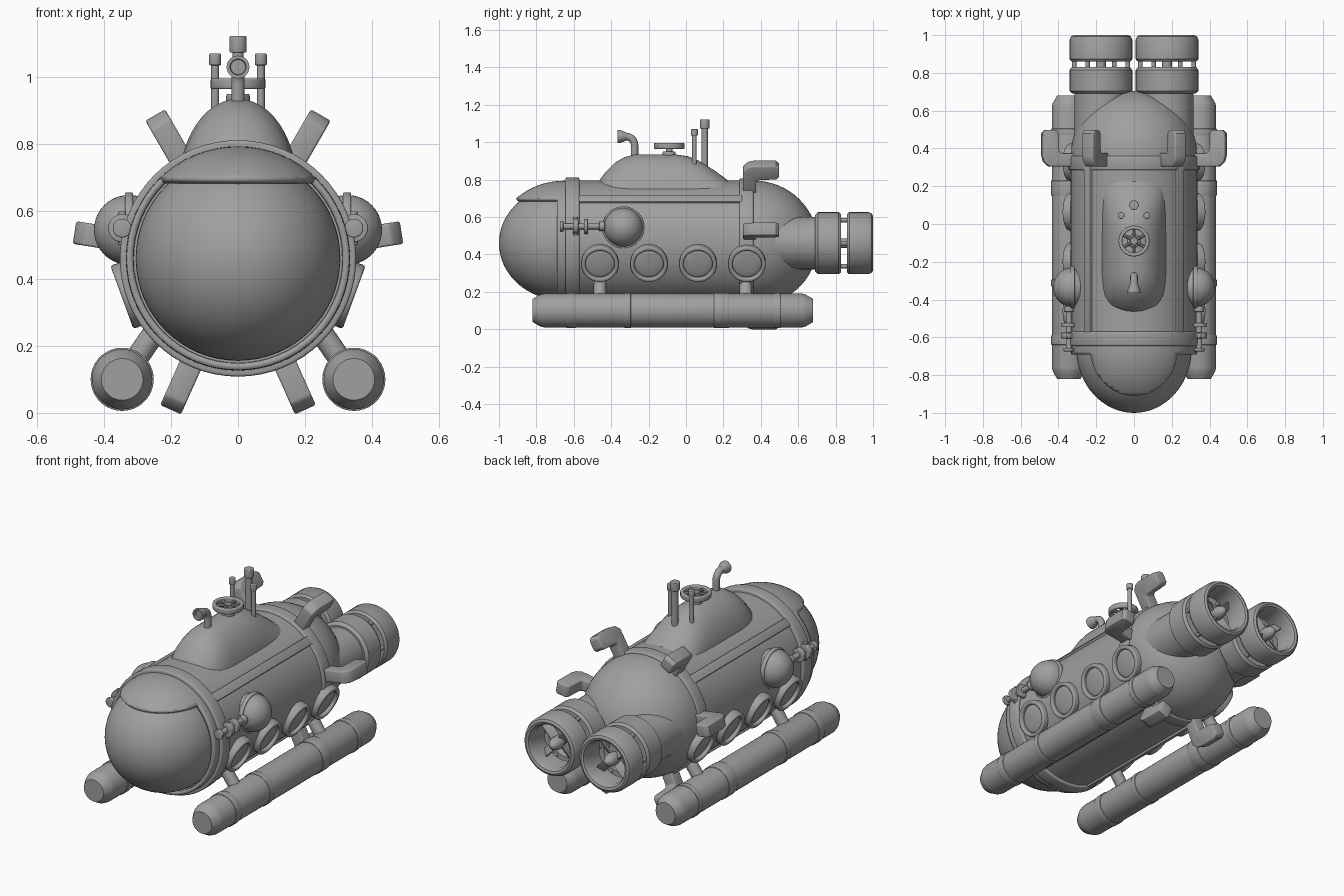
import bpy, bmesh
from math import sin, cos, pi, radians
from mathutils import Vector, Matrix

cube = bpy.data.objects.get("Cube")
if cube:
    bpy.data.objects.remove(cube)

grey = bpy.data.materials.new("hull_grey")
grey.use_nodes = True
grey.diffuse_color = (0.35, 0.35, 0.35, 1)
grey.node_tree.nodes["Principled BSDF"].inputs["Base Color"].default_value = (0.35, 0.35, 0.35, 1)

AXIS_Z = 0.46          # height of the hull's long axis
Y = Vector((0, 1, 0))
Z = Vector((0, 0, 1))


def finish(bm, name, mirror=False, bevel=0):
    """Clean, soften and shade a mesh, then link it as an object."""
    bmesh.ops.remove_doubles(bm, verts=bm.verts, dist=0.0002)
    bmesh.ops.recalc_face_normals(bm, faces=bm.faces)
    if bevel:
        sharp = [e for e in bm.edges if e.calc_face_angle(0) > radians(40)]
        bmesh.ops.bevel(bm, geom=sharp, offset=bevel, segments=3, profile=0.5,
                        affect='EDGES', clamp_overlap=True)
    for f in bm.faces:
        f.smooth = True
    for e in bm.edges:
        e.smooth = e.calc_face_angle(0) < radians(35)
    mesh = bpy.data.meshes.new(name)
    bm.to_mesh(mesh)
    bm.free()
    mesh.materials.append(grey)
    ob = bpy.data.objects.new(name, mesh)
    bpy.context.scene.collection.objects.link(ob)
    if mirror:
        ob.modifiers.new("Mirror", 'MIRROR')
    return ob


def revolve(profile, origin=(0, 0, AXIS_Z), axis=Y, sides=48, closed=False):
    """Turn (radius, distance) points about an axis through origin."""
    bm = bmesh.new()
    place = Matrix.Translation(origin) @ axis.to_track_quat('Z', 'Y').to_matrix().to_4x4()
    rings = [[bm.verts.new(place @ Vector((r * cos(2 * pi * i / sides), r * sin(2 * pi * i / sides), d)))
              for i in range(sides)] for r, d in profile]
    pairs = list(zip(rings, rings[1:]))
    if closed:
        pairs.append((rings[-1], rings[0]))
    for a, b in pairs:
        for i in range(sides):
            j = (i + 1) % sides
            bm.faces.new((a[i], a[j], b[j], b[i]))
    bmesh.ops.remove_doubles(bm, verts=bm.verts, dist=0.0002)
    return bm


def ring(name, r_in, r_out, d0, d1, bevel=0.008, mirror=False, **kw):
    prof = [(r_in, d0), (r_out, d0), (r_out, d1), (r_in, d1)]
    return finish(revolve(prof, closed=True, **kw), name, mirror, bevel)


def rod(name, p0, p1, r, mirror=False, bevel=0, sides=20):
    p0, p1 = Vector(p0), Vector(p1)
    n = (p1 - p0).length
    prof = [(0, 0), (r, 0), (r, n), (0, n)]
    return finish(revolve(prof, p0, (p1 - p0).normalized(), sides), name, mirror, bevel)


def radial_plate(name, outline, thickness, angle, bevel):
    """Extrude a (radius, y) outline and swing it about the hull axis."""
    bm = bmesh.new()
    face = bm.faces.new([bm.verts.new((r, y, -thickness / 2)) for r, y in outline])
    out = bmesh.ops.extrude_face_region(bm, geom=[face])["geom"]
    bmesh.ops.translate(bm, vec=(0, 0, thickness), verts=[v for v in out if isinstance(v, bmesh.types.BMVert)])
    bm.transform(Matrix.Translation((0, 0, AXIS_Z)) @ Matrix.Rotation(radians(-angle), 4, 'Y'))
    return finish(bm, name, True, bevel)


def dome(radius, length, start, steps=16):
    """Quarter-ellipse profile that closes on the axis."""
    return [(radius * cos(pi / 2 * i / steps), start + length * sin(pi / 2 * i / steps)) for i in range(steps + 1)]


# Hull with rounded tail, and its bands
finish(revolve([(0, -0.64), (0.335, -0.64), (0.335, 0.34)] + dome(0.335, 0.345, 0.36), sides=64), "hull")
ring("front_band", 0.31, 0.352, -0.645, -0.57, sides=64)
ring("rear_band", 0.31, 0.346, 0.285, 0.36, sides=64)
for label, angle in (("upper", 44), ("lower", -60)):
    radial_plate(label + "_rail", [(0.32, -0.58), (0.347, -0.58), (0.347, 0.3), (0.32, 0.3)], 0.05, angle, 0.004)

# Front window and the hood over it
finish(revolve([(0, -0.62), (0.305, -0.62)] + dome(0.305, -0.34, -0.66), sides=64), "front_window")
hood = revolve([(0.324, -0.63)] + dome(0.324, -0.36, -0.65, 24), sides=64)
for point, normal in (((0, 0, 0.69), Z), ((0, -0.69, 0), Y)):
    bmesh.ops.bisect_plane(hood, geom=hood.verts[:] + hood.edges[:] + hood.faces[:],
                           plane_co=point, plane_no=normal)
below = [f for f in hood.faces if f.calc_center_median().z < 0.69 and f.calc_center_median().y < -0.69]
bmesh.ops.delete(hood, geom=below, context='FACES')
shell = finish(hood, "window_hood").modifiers.new("Thickness", 'SOLIDIFY')
shell.thickness = 0.02
shell.offset = 0

# Conning tower lofted from half-ellipse sections (y, half width, top)
sections = [(-0.475, 0.07, 0.77), (-0.46, 0.11, 0.80), (-0.43, 0.145, 0.84), (-0.38, 0.165, 0.89),
            (-0.33, 0.172, 0.92), (-0.27, 0.175, 0.935), (-0.06, 0.175, 0.935), (0.01, 0.175, 0.925),
            (0.07, 0.175, 0.9), (0.15, 0.175, 0.85), (0.3, 0.175, 0.74)]
bm = bmesh.new()
rows = [[bm.verts.new((w * cos(pi * i / 24), y, 0.68 + (top - 0.68) * sin(pi * i / 24)))
         for i in range(25)] for y, w, top in sections]
for a, b in zip(rows, rows[1:]):
    for i in range(24):
        bm.faces.new((a[i], a[i + 1], b[i + 1], b[i]))
bm.faces.new(rows[0])
bm.faces.new(rows[-1])
finish(bm, "conning_tower")

# Snorkel
curve = bpy.data.curves.new("snorkel", 'CURVE')
curve.dimensions = '3D'
curve.bevel_depth = 0.02
curve.bevel_resolution = 4
curve.use_fill_caps = True
path = [(0, -0.275, 0.92), (0, -0.275, 0.97)]
path += [(0, -0.32 + 0.045 * cos(a * pi / 12), 0.985 + 0.045 * sin(a * pi / 12)) for a in range(7)]
path += [(0, -0.34, 1.03)]
spline = curve.splines.new('POLY')
spline.points.add(len(path) - 1)
for p, co in zip(spline.points, path):
    p.co = (*co, 1)
spline.use_smooth = True
curve.materials.append(grey)
bpy.context.scene.collection.objects.link(bpy.data.objects.new("snorkel", curve))
finish(revolve([(0, 0.015), (0.022, 0.015), (0.024, 0), (0.034, 0), (0.034, 0.015), (0.02, 0.05), (0, 0.05)],
               (0, -0.365, 1.03), Y, 24), "snorkel_mouth")

# Hatch wheel
wheel_at = Vector((0, -0.09, 0.98))
ring("hatch_wheel_rim", 0.062, 0.082, -0.016, 0.016, 0.006, origin=wheel_at, axis=Z, sides=32)
rod("hatch_wheel_stem", (0, -0.09, 0.92), (0, -0.09, 0.99), 0.018)
rod("hatch_wheel_base", (0, -0.09, 0.92), (0, -0.09, 0.95), 0.035, bevel=0.006)
for k in range(6):
    a = k * pi / 3 + pi / 6
    rod(f"hatch_spoke_{k + 1}", wheel_at, wheel_at + Vector((cos(a), sin(a), 0)) * 0.07, 0.009, sides=10)

# Periscopes
for label, x, y, top, r in (("centre", 0, 0.1, 1.122, 0.017), ("side", 0.068, 0.045, 1.07, 0.012)):
    rod(label + "_periscope", (x, y, 0.84), (x, y, top - 0.03), r, x > 0)
    rod(label + "_periscope_head", (x, y, top - r * 2.9), (x, y, top), r * 1.5, x > 0, 0.004)

# Hooked stabiliser fins
hook = [(0.3, 0.305), (0.46, 0.305), (0.485, 0.33), (0.493, 0.36), (0.493, 0.48), (0.478, 0.498),
        (0.425, 0.498), (0.41, 0.485), (0.405, 0.385), (0.395, 0.375), (0.3, 0.375)]
for label, angle in (("upper", 60), ("middle", 9), ("lower", -66)):
    radial_plate(label + "_fin", hook, 0.068, angle, 0.016)

# Portholes
for k in range(4):
    a = radians(-20)
    out = Vector((cos(a), 0, sin(a)))
    at = Vector((0, -0.46 + 0.262 * k, AXIS_Z + 0.01))
    ring(f"porthole_rim_{k + 1}", 0.078, 0.1, 0.28, 0.368, 0.008, True, origin=at, axis=out, sides=32)
    finish(revolve([(0.08, 0.28)] + dome(0.08, 0.012, 0.345, 5), at, out, 32), f"porthole_glass_{k + 1}", True)

# Side pods with forward fittings
pod = Vector((0.325, -0.335, 0.545))
finish(revolve([(0.104 * sin(pi * i / 20), -0.104 * cos(pi * i / 20)) for i in range(21)], pod, Vector((1, 0, 0)), 40),
       "side_pod", True)
ring("side_pod_rim", 0.09, 0.112, -0.012, 0.012, 0.005, True, origin=pod, axis=Vector((1, 0, 0)), sides=40)
rod("pod_arm", (0.345, -0.67, 0.55), (0.345, -0.4, 0.55), 0.016, True)
for k, (y, r, t) in enumerate(((-0.665, 0.028, 0.018), (-0.59, 0.042, 0.03), (-0.535, 0.04, 0.022), (-0.45, 0.026, 0.03))):
    rod(f"pod_arm_collar_{k + 1}", (0.345, y - t / 2, 0.55), (0.345, y + t / 2, 0.55), r, True, 0.004)
rod("pod_valve", (0.345, -0.59, 0.5), (0.345, -0.59, 0.6), 0.012, True, 0.003)

# Landing skids
sx, sz = 0.345, 0.1
finish(revolve([(0, -0.82), (0.062, -0.82), (0.085, -0.78), (0.09, -0.76),
                (0.09, 0.62), (0.085, 0.64), (0.062, 0.68), (0, 0.68)], (sx, 0, sz), sides=36), "skid", True)
for k, (a, b) in enumerate(((-0.64, -0.59), (-0.33, -0.295), (0.15, 0.23), (0.47, 0.505))):
    ring(f"skid_band_{k + 1}", 0.08, 0.094, a, b, 0.003, True, origin=(sx, 0, sz), sides=36)
for label, y in (("front", -0.46), ("rear", 0.32)):
    rod(label + "_skid_strut", (sx, y, sz), (0.2, y, 0.31), 0.034, True)

# Ducted thrusters
tx = 0.175
hub = (tx, 0, AXIS_Z)
finish(revolve([(0, 0.38), (0.14, 0.38), (0.14, 0.7), (0, 0.7)], hub, sides=40), "thruster_mount", True)
finish(revolve([(0, 0.69), (0.15, 0.69), (0.166, 0.705), (0.166, 0.815), (0.155, 0.83), (0.12, 0.83),
                (0.11, 0.79), (0, 0.79)], hub, sides=40), "thruster_front_duct", True)
finish(revolve([(0.125, 0.86), (0.155, 0.86), (0.166, 0.873), (0.166, 0.975), (0.158, 0.993), (0.145, 1.0),
                (0.132, 0.995), (0.122, 0.975)], hub, sides=40, closed=True), "thruster_rear_duct", True)
for k in range(6):
    a = k * pi / 3
    x, z = tx + 0.142 * cos(a), AXIS_Z + 0.142 * sin(a)
    rod(f"duct_link_{k + 1}", (x, 0.8, z), (x, 0.88, z), 0.012, True, sides=12)
finish(revolve([(0, 0.78), (0.026, 0.78), (0.026, 0.9), (0.036, 0.9)] + dome(0.036, 0.06, 0.92, 8), hub, sides=24),
       "propeller_hub", True)

# Pitched propeller blades
for k in range(4):
    bm = bmesh.new()
    bmesh.ops.create_cube(bm, size=1, matrix=Matrix.Diagonal((0.1, 0.01, 0.05, 1)))
    bm.transform(Matrix.Translation((tx, 0.905, AXIS_Z)) @ Matrix.Rotation(k * pi / 2 + pi / 4, 4, 'Y')
                 @ Matrix.Translation((0.07, 0, 0)) @ Matrix.Rotation(radians(35), 4, 'X'))
    finish(bm, f"propeller_blade_{k + 1}", True, 0.003)
